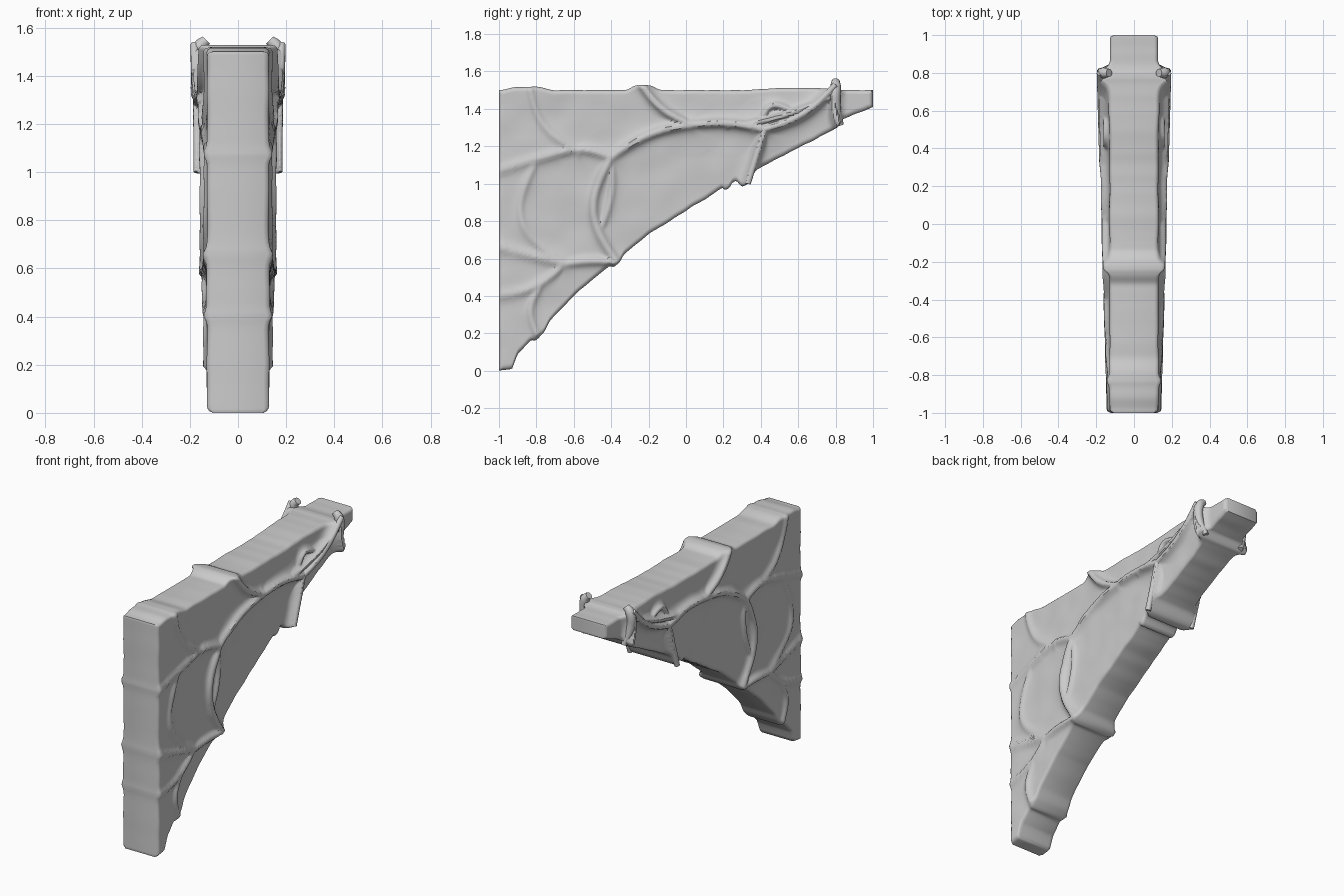
import bpy, bmesh, math
from mathutils import Vector, noise, kdtree

if "Cube" in bpy.data.objects:
    bpy.data.objects.remove(bpy.data.objects["Cube"])

HALF = 0.128      # half thickness of the plain slab

# underside (y, z) of the bracket, a shallow arch
UNDER = [(-1, 0), (-.93, .01), (-.9, .09), (-.57, .43), (-.2, .73), (.2, .98),
         (.5, 1.14), (.81, 1.3), (.84, 1.345), (1, 1.41)]

# junctions where veins meet (y, z)
MID, FORK, LOW = (-.4, 1.14), (.42, 1.29), (-.37, .58)
ARCH, TIP = (.03, 1.315), (.8, 1.53)
LEFT, SHELF = (-.7, 1.16), (-.65, .57)

# veins: relative height, start, bend amount to the left of travel, end
VEINS = [
    (.6, (-.84, 1.54), -.07, (-.57, 1.17)),
    (.9, (-1, 1.07), 0, LEFT),
    (.9, LEFT, .03, MID),
    (.6, (-.8, 1.12), -.16, SHELF),
    (1, MID, .035, ARCH),
    (1, ARCH, .02, FORK),
    (1, (-.25, 1.55), -.035, ARCH),
    (1, FORK, -.04, TIP),
    (.8, (.22, 1.31), -.03, (.76, 1.46)),
    (.5, (.4, 1.33), .06, (.56, 1.39)),
    (1, FORK, 0, (.33, 1.0)),
    (1, MID, -.11, LOW),
    (.5, MID, .03, (-.46, .75)),
    (.9, (-1, .66), 0, SHELF),
    (.9, SHELF, .01, LOW),
    (.8, SHELF, .04, (-1, .4)),
    (.7, (-.78, .45), -.04, (-.8, .2)),
    (1, TIP, -.02, (.82, 1.3)),
]


def bump(y, centre, width):
    return math.exp(-((y - centre) / width) ** 4)


def under(y):
    for (a, za), (b, zb) in zip(UNDER, UNDER[1:]):
        if y <= b:
            break
    z = za + (zb - za) * (y - a) / (b - a)
    z -= .03 * bump(y, -.78, .04) + .025 * bump(y, -.37, .03)
    z -= .05 * bump(y, .32, .04) + .02 * bump(y, .22, .02)
    return max(0, z + .006 * noise.noise(Vector((y * 14, 1, 0))))


def top(y):
    z = 1.5 + .028 * bump(y, -.23, .07) + .018 * bump(y, -.85, .11) + .012 * bump(y, .6, .2)
    return z + .003 * noise.noise(Vector((y * 12, 5, 0)))


def arc(start, bend, end, n):
    """Bowed line in the yz plane."""
    a, b = Vector((0, *start)), Vector((0, *end))
    d = (b - a).normalized()
    side = Vector((0, -d.z, d.y))
    return [a.lerp(b, i / n) + side * bend * math.sin(math.pi * i / n) for i in range(n + 1)]


def vein_height(y):
    return .016 + .028 * (y + 1)


trees = []
for gain, start, bend, end in VEINS:
    path = arc(start, bend, end, 120)
    tree = kdtree.KDTree(len(path))
    for i, p in enumerate(path):
        tree.insert(p, i)
    tree.balance()
    trees.append((gain, tree))


def side_x(y, z, lo, hi):
    """Half thickness at a point: slab + blended veins + soft dents - edge rounding."""
    s = 0
    p = Vector((0, y, z))
    for gain, tree in trees:
        d = max(0, tree.find(p)[2] - .009)
        if d < .16:
            s = max(s, gain * math.exp(-d / .014)) + .25 * gain * math.exp(-d / .04) * max(0, 1 - s)
    fade = min(1, max(0, (.86 - y) / .03))
    x = HALF + vein_height(y) * min(s, 1) * fade
    x += .006 * noise.noise(Vector((3, y * 7, z * 7))) * fade
    edge = max(0, min((z - lo) * .75, hi - z, y + 1, 1 - y))
    r = .022
    if edge < r:
        x -= r - math.sqrt(r * r - (r - edge) ** 2)
    return x


def finish(ob, angle):
    bpy.ops.object.select_all(action='DESELECT')
    bpy.context.view_layer.objects.active = ob
    ob.select_set(True)
    if ob.type == 'CURVE':
        bpy.ops.object.convert(target='MESH')
    bpy.ops.object.shade_smooth_by_angle(angle=math.radians(angle))


# bracket body: closed rings across the thickness, swept along y
ROWS, COLS = 90, 220
bm = bmesh.new()
rings = []
for i in range(COLS + 1):
    u = i / COLS
    y = -1 + 2 * (.85 * u + .15 * (.5 - .5 * math.cos(math.pi * u)))
    lo, hi = under(y), top(y)
    right, left = [], []
    for j in range(ROWS + 1):
        t = j / ROWS
        t = .35 * t + .65 * (.5 - .5 * math.cos(math.pi * t))
        z = lo + (hi - lo) * t
        x = side_x(y, z, lo, hi)
        right.append(bm.verts.new((x, y, z)))
        left.append(bm.verts.new((-x, y, z)))
    rings.append(right + left[::-1])
n = len(rings[0])
for a, b in zip(rings, rings[1:]):
    for j in range(n):
        k = (j + 1) % n
        bm.faces.new((a[j], a[k], b[k], b[j]))
# end caps as strips between the two sides
for r in (rings[0], rings[-1]):
    for j in range(ROWS):
        bm.faces.new((r[j], r[j + 1], r[n - 2 - j], r[n - 1 - j]))
bmesh.ops.recalc_face_normals(bm, faces=bm.faces)
me = bpy.data.meshes.new("bracket_body")
bm.to_mesh(me)
bm.free()
body = bpy.data.objects.new("bracket_body", me)
bpy.context.collection.objects.link(body)
finish(body, 50)


def tube(name, pts):
    """Smooth strand with varying thickness; pts are (x, y, z, radius)."""
    cu = bpy.data.curves.new(name, 'CURVE')
    cu.dimensions = '3D'
    cu.bevel_depth = 1
    cu.bevel_resolution = 3
    cu.resolution_u = 6
    cu.use_fill_caps = True
    sp = cu.splines.new('BEZIER')
    sp.bezier_points.add(len(pts) - 1)
    for bp, (x, y, z, r) in zip(sp.bezier_points, pts):
        bp.co = (x, y, z)
        bp.radius = r
        bp.handle_left_type = bp.handle_right_type = 'AUTO'
    ob = bpy.data.objects.new(name, cu)
    bpy.context.collection.objects.link(ob)
    finish(ob, 60)


# hooked tips and raised strands near the narrow end, on both sides
for s, side in ((1, "right"), (-1, "left")):
    tube("hook_" + side, [(s * .135, .825, 1.315, .018), (s * .165, .8, 1.42, .027),
                          (s * .16, .8, 1.52, .029), (s * .132, .8, 1.548, .022)])
    for name, (gain, start, bend, end) in (("upper_strand_", VEINS[7]), ("lower_strand_", VEINS[10])):
        tube(name + side, [(s * (HALF + vein_height(p.y) - .014), p.y, p.z, .017)
                           for p in arc(start, bend, end, 5)])
